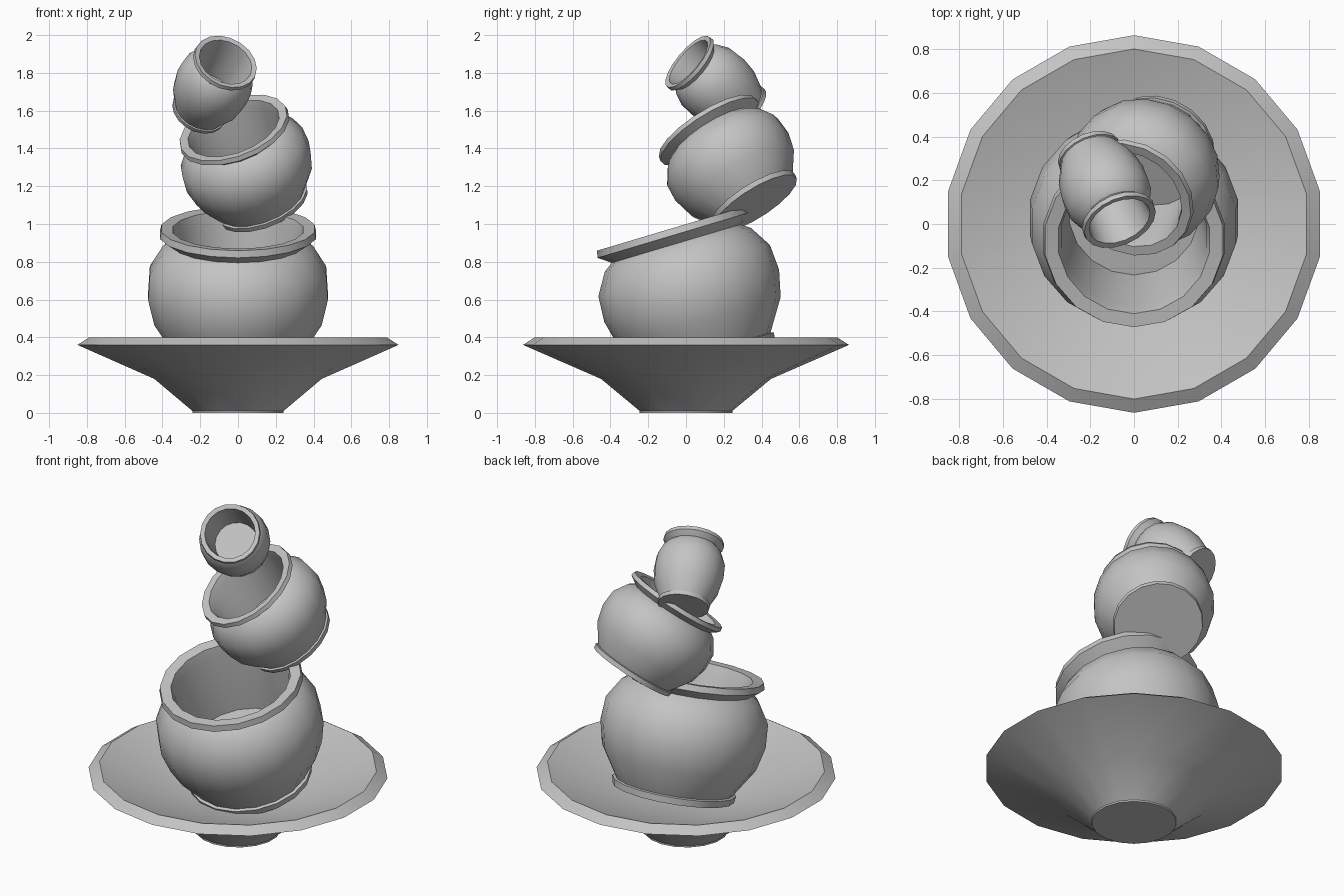
import bpy
import bmesh
import math
from mathutils import Vector, Matrix

cube = bpy.data.objects.get("Cube")
if cube:
    bpy.data.objects.remove(cube, do_unlink=True)

# Single plain grey clay
clay = bpy.data.materials.new("grey clay")
clay.use_nodes = True
GREY = (0.55, 0.55, 0.55, 1)
clay.diffuse_color = GREY
for node in clay.node_tree.nodes:
    if node.type == 'BSDF_PRINCIPLED':
        node.inputs["Base Color"].default_value = GREY
        node.inputs["Roughness"].default_value = 0.8


def lathe(name, profile, centre=(0, 0, 0), axis=(0, 0, 1), scale=(1, 1), sides=18):
    """Turn a closed (radius, height) profile and lean it along an axis."""
    bm = bmesh.new()
    start = Matrix.Rotation(math.pi / 2, 3, 'Z')
    verts = [bm.verts.new(start @ Vector((r * scale[0], 0, h * scale[1])))
             for r, h in profile]
    edges = [bm.edges.new(pair) for pair in zip(verts, verts[1:])]
    bmesh.ops.spin(bm, geom=verts + edges, cent=(0, 0, 0), axis=(0, 0, 1),
                   angle=math.tau, steps=sides, use_duplicate=False)
    bmesh.ops.remove_doubles(bm, verts=bm.verts[:], dist=0.0005)
    bmesh.ops.recalc_face_normals(bm, faces=bm.faces[:])
    mesh = bpy.data.meshes.new(name)
    bm.to_mesh(mesh)
    bm.free()
    mesh.materials.append(clay)
    obj = bpy.data.objects.new(name, mesh)
    bpy.context.collection.objects.link(obj)
    lean = Vector((0, 0, 1)).rotation_difference(Vector(axis).normalized())
    obj.rotation_mode = 'QUATERNION'
    obj.rotation_quaternion = lean
    obj.location = centre
    bpy.ops.object.select_all(action='DESELECT')
    obj.select_set(True)
    bpy.context.view_layer.objects.active = obj
    bpy.ops.object.shade_smooth_by_angle(angle=math.radians(35))
    return obj


# Wide dish: foot, flared outside, bevelled rim, shallow inside
dish = [(0, 0), (0.245, 0), (0.245, 0.01), (0.45, 0.18), (0.863, 0.36),
        (0.80, 0.40), (0.30, 0.215), (0, 0.20)]
lathe("dish", dish)

# Pot: foot ring, round belly, neck, flared lip, tapered inside and floor
pot = [(0, -0.35), (0.355, -0.35), (0.362, -0.31), (0.345, -0.305),
       (0.45, -0.14), (0.483, 0), (0.474, 0.139), (0.404, 0.254),
       (0.355, 0.288), (0.42, 0.335), (0.412, 0.372), (0.35, 0.365),
       (0.335, 0.30), (0.30, -0.085), (0, -0.085)]
lathe("large_pot", pot, (0, 0.03, 0.62), (0, -0.286, 0.958))
lathe("middle_pot", pot, (0.052, 0.243, 1.303), (-0.30, -0.51, 0.805), (0.725, 0.69))
lathe("small_pot", pot, (-0.138, 0.171, 1.724), (0.33, -0.72, 0.607), (0.42, 0.6))
